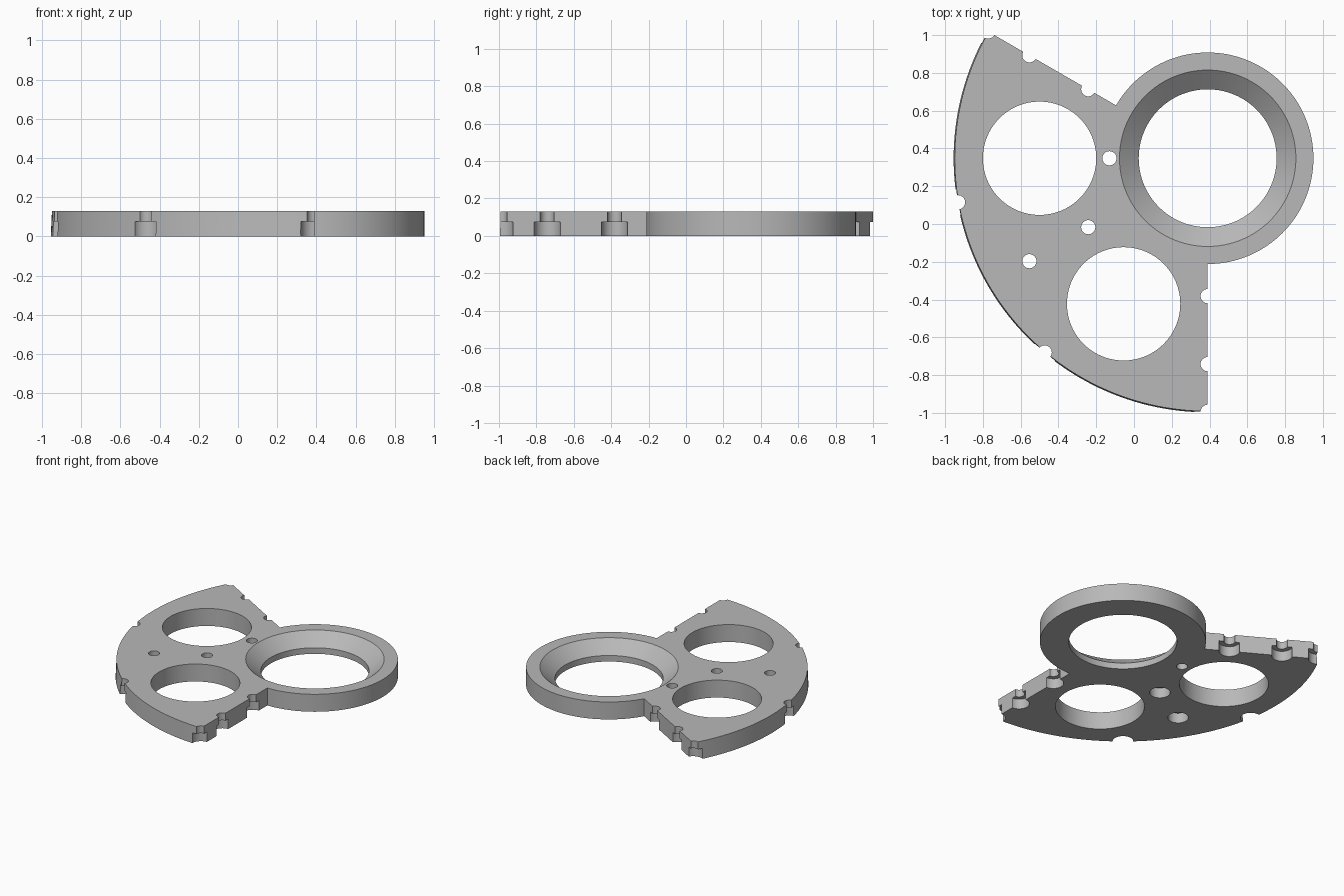
import bpy, bmesh
from math import sin, cos, radians, tau
from mathutils import Vector

cube = bpy.data.objects.get("Cube")
if cube:
    bpy.data.objects.remove(cube, do_unlink=True)

HUB = Vector((0.39, 0.348))     # centre of the ring and of the sector
T = 0.13                        # plate thickness
RING_R = 0.56
ARC_LOW, ARC_TOP = 1.345, 1.339  # slightly drafted outer wall
OVER = 0.02                     # how far cutters reach past the plate


def polar(r, deg):
    a = radians(deg)
    return HUB + Vector((r * cos(a), r * sin(a)))


def make_object(name, bm):
    bmesh.ops.recalc_face_normals(bm, faces=bm.faces)
    mesh = bpy.data.meshes.new(name)
    bm.to_mesh(mesh)
    bm.free()
    obj = bpy.data.objects.new(name, mesh)
    bpy.context.collection.objects.link(obj)
    return obj


def loft(bm, loops):
    """Skin a stack of matching closed loops and cap both ends."""
    rows = [[bm.verts.new(p) for p in loop] for loop in loops]
    n = len(rows[0])
    for a, b in zip(rows, rows[1:]):
        for i in range(n):
            j = (i + 1) % n
            bm.faces.new((a[i], a[j], b[j], b[i]))
    bm.faces.new(rows[0][::-1])
    bm.faces.new(rows[-1])


def turned(bm, centre, profile, n):
    """Solid of revolution about a vertical axis from (radius, z) pairs."""
    loft(bm, [[(centre.x + r * cos(tau * i / n), centre.y + r * sin(tau * i / n), z)
               for i in range(n)] for r, z in profile])


def outline(arc_r, z):
    """Ring joined to a 120 degree sector."""
    pts = [polar(RING_R, -90 + 240 * i / 96) for i in range(97)]
    pts += [polar(arc_r, 150 + 120 * i / 72) for i in range(73)]
    return [(p.x, p.y, z) for p in pts]


# Plate body
bm = bmesh.new()
loft(bm, [outline(ARC_LOW, 0), outline(ARC_TOP, T)])
plate = make_object("carrier_plate", bm)

# Cutters: tapered seat, round windows, plain hole, counterbored holes
bm = bmesh.new()
slope = (0.467 - 0.365) / (T - 0.045)
turned(bm, HUB, [(0.365, -OVER), (0.365, 0.045),
                 (0.467 + slope * OVER, T + OVER)], 128)
for angle in (180, 240):
    turned(bm, polar(0.89, angle), [(0.3, -OVER), (0.3, T + OVER)], 96)

BOLT = 0.0375
turned(bm, polar(0.52, 180), [(BOLT, -OVER), (BOLT, T + OVER)], 32)

bolt_spots = [(r, a) for a in (150, 270) for r in (0.73, 1.09, 1.342)]
bolt_spots += [(0.73, 210), (1.09, 210), (1.342, 190), (1.342, 230)]
for r, angle in bolt_spots:
    turned(bm, polar(r, angle), [(0.07, -OVER), (0.07, 0.075),
                                 (BOLT, 0.075), (BOLT, T + OVER)], 32)
cutter = make_object("hole_cutters", bm)
cutter.hide_render = True

# Cut the plate and keep the result as plain mesh
mod = plate.modifiers.new("holes", 'BOOLEAN')
mod.operation = 'DIFFERENCE'
mod.solver = 'EXACT'
mod.object = cutter
bpy.context.view_layer.update()
graph = bpy.context.evaluated_depsgraph_get()
cut_mesh = bpy.data.meshes.new_from_object(plate.evaluated_get(graph))
plate.modifiers.clear()
plate.data = cut_mesh
bpy.data.objects.remove(cutter, do_unlink=True)

# Material
grey = bpy.data.materials.new("plain_grey")
grey.use_nodes = True
colour = (0.48, 0.48, 0.48, 1)
grey.diffuse_color = colour
grey.node_tree.nodes["Principled BSDF"].inputs["Base Color"].default_value = colour
plate.data.materials.clear()
plate.data.materials.append(grey)

# Smooth curved walls, sharp rims
for obj in bpy.context.selected_objects:
    obj.select_set(False)
plate.select_set(True)
bpy.context.view_layer.objects.active = plate
bpy.ops.object.shade_smooth_by_angle(angle=radians(25))
